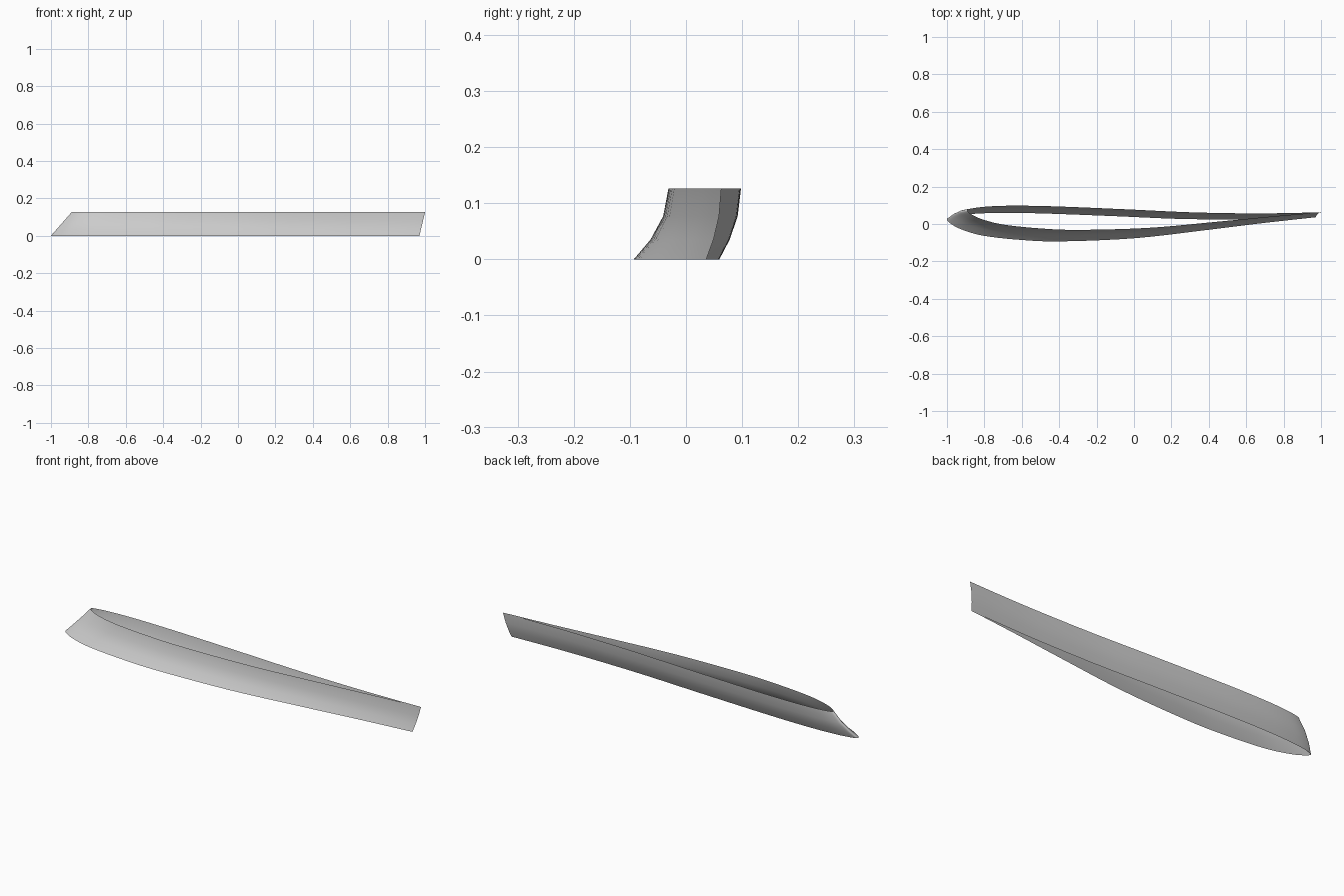
import bpy
import bmesh
import math
from mathutils import Vector

cube = bpy.data.objects.get("Cube")
if cube:
    bpy.data.objects.remove(cube, do_unlink=True)

HEIGHT = 0.126
STEPS = 5                       # spline steps between profile points
LEVELS = (0, 0.28, 0.61, 1)     # heights of the section rings

# Section as (fraction of chord, offset from chord line): tail, back, nose, front, tail
PROFILE = [Vector(p) for p in (
    (1, 0), (0.9, -0.007), (0.79, -0.01), (0.63, -0.005), (0.47, 0.01),
    (0.31, 0.024), (0.2, 0.031), (0.11, 0.031), (0.05, 0.024), (0.015, 0.013),
    (0, 0), (0.01, -0.024), (0.04, -0.056), (0.1, -0.09), (0.2, -0.113),
    (0.31, -0.122), (0.51, -0.107), (0.71, -0.064), (0.86, -0.029), (1, 0))]


def lerp(a, b, t):
    return a + (b - a) * t


def smooth_curve(points):
    """Catmull-Rom curve through the points."""
    padded = [2 * points[0] - points[1]] + points + [2 * points[-1] - points[-2]]
    curve = []
    for a, b, c, d in zip(padded, padded[1:], padded[2:], padded[3:]):
        for i in range(STEPS):
            t = i / STEPS
            curve.append(0.5 * (2 * b + (c - a) * t
                                + (2 * a - 5 * b + 4 * c - d) * t ** 2
                                + (3 * b - a - 3 * c + d) * t ** 3))
    return curve


def section_ring(bm, curve, u):
    """One section; the sideways sweep eases out with height."""
    ease = 1 - (1 - u) ** 2
    nose = Vector((lerp(-1, -0.89, u), lerp(0.026, 0.073, ease)))
    tail = Vector((lerp(0.97, 1, u), lerp(0.036, 0.063, ease)))
    scale = lerp(1, 0.83, ease)
    ring = []
    for s, offset in curve:
        p = nose.lerp(tail, s)
        ring.append(bm.verts.new((p.x, p.y + offset * scale, u * HEIGHT)))
    return ring


# Open blade shell lofted between the rings
bm = bmesh.new()
outline = smooth_curve(PROFILE)
rings = [section_ring(bm, outline, u) for u in LEVELS]
for low, high in zip(rings, rings[1:]):
    for i in range(len(low)):
        j = (i + 1) % len(low)
        bm.faces.new((low[i], low[j], high[j], high[i]))
bm.normal_update()
if sum(f.normal.y * f.calc_center_median().y for f in bm.faces) < 0:
    bmesh.ops.reverse_faces(bm, faces=bm.faces[:])

mesh = bpy.data.meshes.new("blade_shell")
bm.to_mesh(mesh)
bm.free()
blade = bpy.data.objects.new("blade_shell", mesh)
bpy.context.collection.objects.link(blade)

# Plain grey material
grey = bpy.data.materials.new("light grey")
grey.use_nodes = True
color = (0.6, 0.6, 0.6, 1)
grey.diffuse_color = color
grey.node_tree.nodes["Principled BSDF"].inputs["Base Color"].default_value = color
mesh.materials.append(grey)

# Smooth sides with a sharp trailing edge
bpy.ops.object.select_all(action="DESELECT")
blade.select_set(True)
bpy.context.view_layer.objects.active = blade
bpy.ops.object.shade_smooth_by_angle(angle=math.radians(60))
